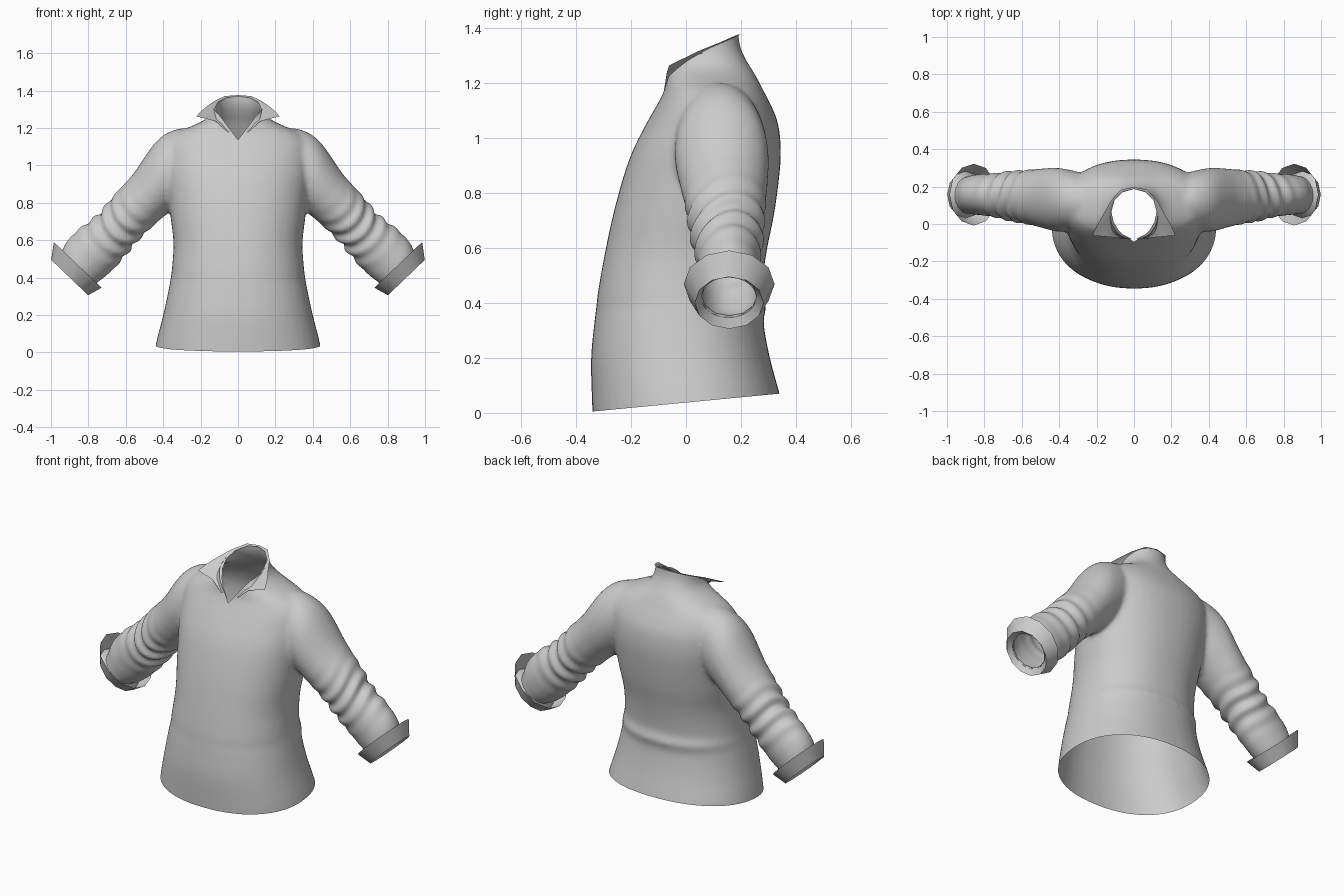
import bpy, bmesh
from math import sin, cos, pi, exp
from mathutils import Vector

if "Cube" in bpy.data.objects:
    bpy.data.objects.remove(bpy.data.objects["Cube"])


def smooth_rows(rows, steps=5):
    """Catmull-Rom interpolation through rows of numbers."""
    out = []
    for i in range(len(rows) - 1):
        a, b, c, d = rows[max(i - 1, 0)], rows[i], rows[i + 1], rows[min(i + 2, len(rows) - 1)]
        for k in range(steps):
            t = k / steps
            out.append([0.5 * (2 * q + (r - p) * t + (2 * p - 5 * q + 4 * r - s) * t * t
                               + (3 * q - p - 3 * r + s) * t ** 3) for p, q, r, s in zip(a, b, c, d)])
    return out + [list(rows[-1])]


def loft(bm, rings, closed=True, caps=False):
    """Skin a list of point rings."""
    vs = [[bm.verts.new(p) for p in ring] for ring in rings]
    n = len(vs[0])
    faces = []
    for a, b in zip(vs, vs[1:]):
        for i in range(n if closed else n - 1):
            j = (i + 1) % n
            faces.append(bm.faces.new((a[i], a[j], b[j], b[i])))
    if caps:
        faces += [bm.faces.new(vs[0]), bm.faces.new(vs[-1])]
    bmesh.ops.recalc_face_normals(bm, faces=faces)


def add_object(name, bm, smooth=True):
    me = bpy.data.meshes.new(name)
    bm.to_mesh(me)
    bm.free()
    for p in me.polygons:
        p.use_smooth = smooth
    ob = bpy.data.objects.new(name, me)
    bpy.context.collection.objects.link(ob)
    return ob


def power(v, e):
    return abs(v) ** e * (1 if v >= 0 else -1)


# torso levels: z, half width, front y, back y
torso = [(-.1, .465, -.335, .375), (.05, .438, -.342, .345), (.2, .40, -.345, .305),
         (.33, .372, -.333, .282), (.385, .362, -.326, .292), (.44, .354, -.32, .276),
         (.58, .345, -.295, .292), (.72, .36, -.265, .32), (.85, .375, -.23, .338),
         (.95, .387, -.195, .345), (1.05, .39, -.145, .335), (1.12, .38, -.105, .308),
         (1.17, .335, -.08, .282), (1.2, .27, -.075, .267), (1.24, .185, -.07, .245),
         (1.28, .14, -.062, .22), (1.34, .123, -.058, .195), (1.45, .122, -.056, .187)]
# sleeve rings: outer x, z, inner x, z, centre y, y radius
sleeve = [(.24, 1.2, .24, .86, .12, .14), (.34, 1.19, .31, .79, .125, .16), (.44, 1.125, .385, .735, .13, .17),
          (.56, .955, .46, .67, .14, .155), (.655, .85, .535, .60, .145, .14),
          (.75, .735, .61, .51, .15, .125), (.845, .665, .665, .445, .155, .115),
          (.925, .58, .755, .37, .157, .108), (.96, .49, .81, .345, .155, .1),
          (1.04, .42, .89, .27, .155, .1)]

bm = bmesh.new()
angles = [2 * pi * i / 48 for i in range(48)]
rings = []
for z, w, f, b in smooth_rows(torso):
    c, d = (f + b) / 2, (b - f) / 2
    rings.append([(w * power(cos(a), .9), c + d * power(sin(a), .9), z) for a in angles])
loft(bm, rings, caps=True)
for s in (1, -1):
    rings = []
    for ox, oz, ix, iz, cy, ry in smooth_rows(sleeve):
        cx, cz, ux, uz = (ox + ix) / 2, (oz + iz) / 2, (ox - ix) / 2, (oz - iz) / 2
        rings.append([(s * (cx + ux * cos(a)), cy + ry * sin(a), cz + uz * cos(a)) for a in angles])
    loft(bm, rings, caps=True)
shirt = add_object("shirt_body", bm)

# fuse torso and sleeves into one cloth surface
rm = shirt.modifiers.new("fuse", 'REMESH')
rm.mode = 'VOXEL'
rm.voxel_size = .013
sm = shirt.modifiers.new("relax", 'SMOOTH')
sm.factor, sm.iterations = .5, 8
dg = bpy.context.evaluated_depsgraph_get()
fused = bpy.data.meshes.new_from_object(shirt.evaluated_get(dg))
shirt.modifiers.clear()
bm = bmesh.new()
bm.from_mesh(fused)

# sleeve wrinkles, strongest around the elbow
bm.normal_update()
for v in bm.verts:
    x, y, z = abs(v.co.x), v.co.y, v.co.z
    s = .69 * x - .72 * z
    if x > .42 and s > -.4:
        amp = .009 * exp(-((s + .02) / .12) ** 2)
        v.co += v.normal * amp * sin(70 * s + 14 * y + 5 * sin(9 * y))


def cut(co, no, clear=True):
    bmesh.ops.bisect_plane(bm, geom=bm.verts[:] + bm.edges[:] + bm.faces[:], plane_co=co,
                           plane_no=no, clear_outer=clear)


# open the hem, neck and sleeve ends
cut((0, -.34, .005), (0, .065, -.68))
cut((0, -.06, 1.26), (0, -.11, .245))
for s in (1, -1):
    cut((s * .885, 0, .42), (s * .69, 0, -.72))
    cut((0, 0, 1.137), (s, 0, -.76), False)
# neck slit
slit = [f for f in bm.faces if (c := f.calc_center_median()).y < .06
        and abs(c.x) < (c.z - 1.137) * .76]
bmesh.ops.delete(bm, geom=slit, context='FACES')
bm.to_mesh(shirt.data)
bm.free()
for p in shirt.data.polygons:
    p.use_smooth = True

# collar: fold line and outer edge, from centre back to the slit
fold = [(0, .187, 1.37), (.06, .17, 1.362), (.105, .125, 1.34), (.121, .065, 1.312),
        (.109, .01, 1.277), (.085, -.03, 1.24), (.06, -.055, 1.205), (.012, -.08, 1.147)]
edge = [(0, .197, 1.374), (.07, .183, 1.37), (.125, .122, 1.345), (.165, .05, 1.317),
        (.2, -.01, 1.288), (.222, -.062, 1.262), (.12, -.07, 1.236), (.02, -.084, 1.147)]
bm = bmesh.new()
for s in (1, -1):
    rows = [[(s * x, y, z) for x, y, z in r] for r in (fold, edge)]
    mid = [Vector(a).lerp(Vector(b), .5) + Vector((0, 0, .004)) for a, b in zip(*rows)]
    loft(bm, [rows[0], mid, rows[1]], closed=False)
bmesh.ops.remove_doubles(bm, verts=bm.verts[:], dist=.001)
bmesh.ops.recalc_face_normals(bm, faces=bm.faces[:])
add_object("collar", bm)

# turned-back cuffs: centre x, z, radius, y radius
cuff = [(.88, .425, .104, .1), (.90, .40, .137, .125), (.857, .468, .177, .165)]
for s, name in ((1, "cuff_right"), (-1, "cuff_left")):
    bm = bmesh.new()
    loft(bm, [[(s * (cx + .72 * r * cos(a)), .157 + ry * sin(a), cz + .69 * r * cos(a))
               for a in angles[::4]] for cx, cz, r, ry in cuff])
    ob = add_object(name, bm)
    bpy.context.view_layer.objects.active = ob
    bpy.ops.object.select_all(action='DESELECT')
    ob.select_set(True)
    bpy.ops.object.shade_smooth_by_angle(angle=.6)
